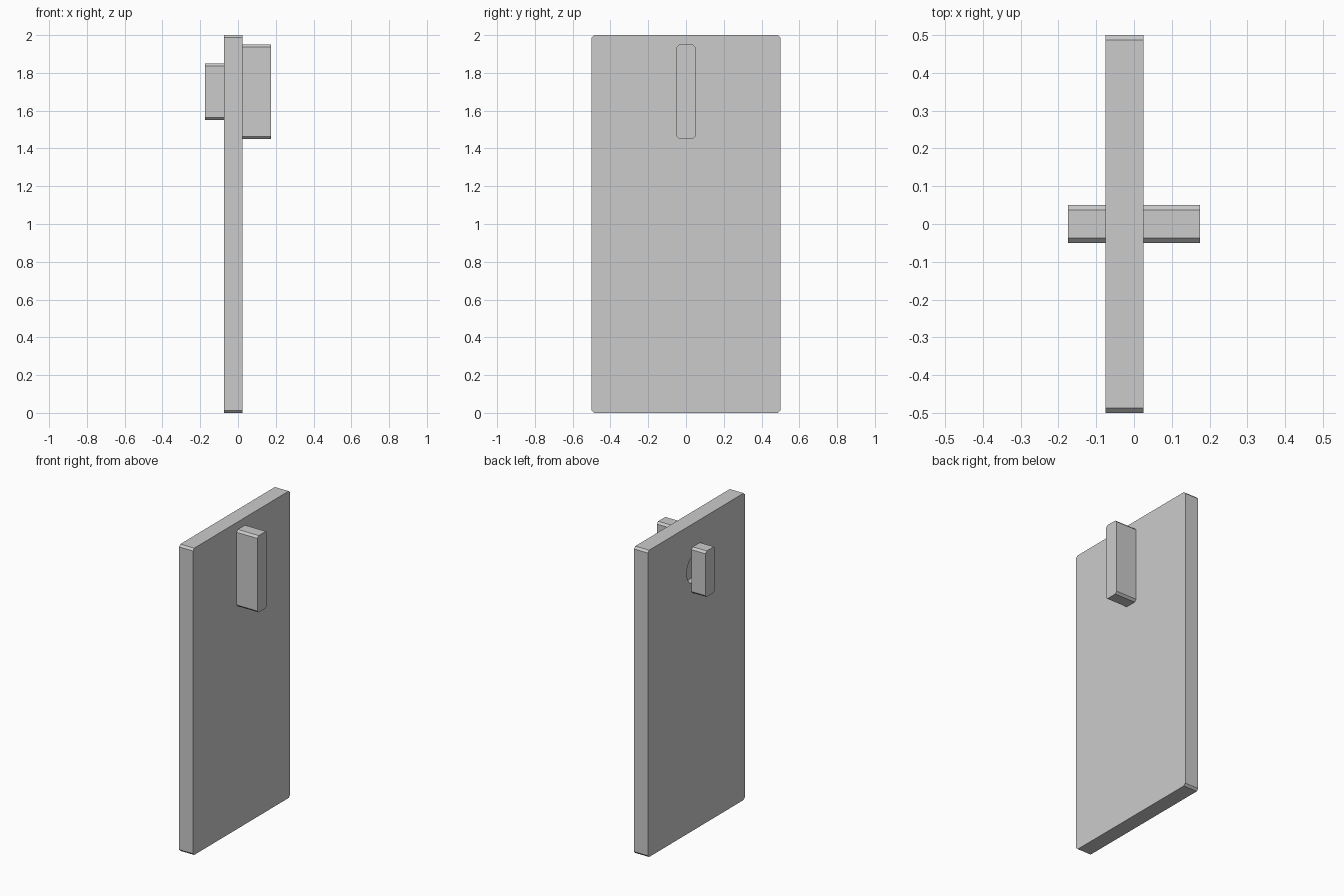
import bpy
import bmesh
from math import pi

old = bpy.data.objects.get("Cube")
if old:
    bpy.data.objects.remove(old)

# One plain grey for every part
grey = bpy.data.materials.new("plain grey")
grey.use_nodes = True
colour = (0.6, 0.6, 0.6, 1)
grey.diffuse_color = colour
grey.node_tree.nodes["Principled BSDF"].inputs["Base Color"].default_value = colour


def slab(name, x0, x1, width, z0, z1, chamfer=0.0133):
    """Box spanning x0..x1 whose four edges along x are chamfered."""
    h = width / 2
    c = chamfer
    outline = [(-h + c, z0), (h - c, z0), (h, z0 + c), (h, z1 - c),
               (h - c, z1), (-h + c, z1), (-h, z1 - c), (-h, z0 + c)]
    bm = bmesh.new()
    face = bm.faces.new([bm.verts.new((x0, y, z)) for y, z in outline])
    extruded = bmesh.ops.extrude_face_region(bm, geom=[face])["geom"]
    moved = [g for g in extruded if isinstance(g, bmesh.types.BMVert)]
    bmesh.ops.translate(bm, verts=moved, vec=(x1 - x0, 0, 0))
    bmesh.ops.recalc_face_normals(bm, faces=bm.faces)
    mesh = bpy.data.meshes.new(name)
    bm.to_mesh(mesh)
    bm.free()
    mesh.materials.append(grey)
    obj = bpy.data.objects.new(name, mesh)
    bpy.context.collection.objects.link(obj)
    return obj


# Door panel and the two pull handles
panel = slab("door_panel", -0.075, 0.025, 1.0, 0, 2)
slab("left_handle", 0.025, 0.175, 0.1, 1.45, 1.95)
slab("right_handle", -0.175, -0.075, 0.1, 1.55, 1.85)

# Round finger recess behind the short handle
depth = 0.06
bpy.ops.mesh.primitive_cylinder_add(vertices=32, radius=0.1, depth=2 * depth,
                                    location=(-0.075, 0, 1.7), rotation=(0, pi / 2, 0))
cutter = bpy.context.object
cutter.name = "recess_cutter"
cutter.hide_render = True
cutter.data.materials.append(grey)

cut = panel.modifiers.new("finger_recess", "BOOLEAN")
cut.operation = "DIFFERENCE"
cut.solver = "EXACT"
cut.object = cutter
bpy.ops.object.select_all(action="DESELECT")
panel.select_set(True)
bpy.context.view_layer.objects.active = panel
bpy.ops.object.modifier_apply(modifier=cut.name)
bpy.data.objects.remove(cutter)
bpy.ops.object.shade_smooth_by_angle(angle=pi / 6)
